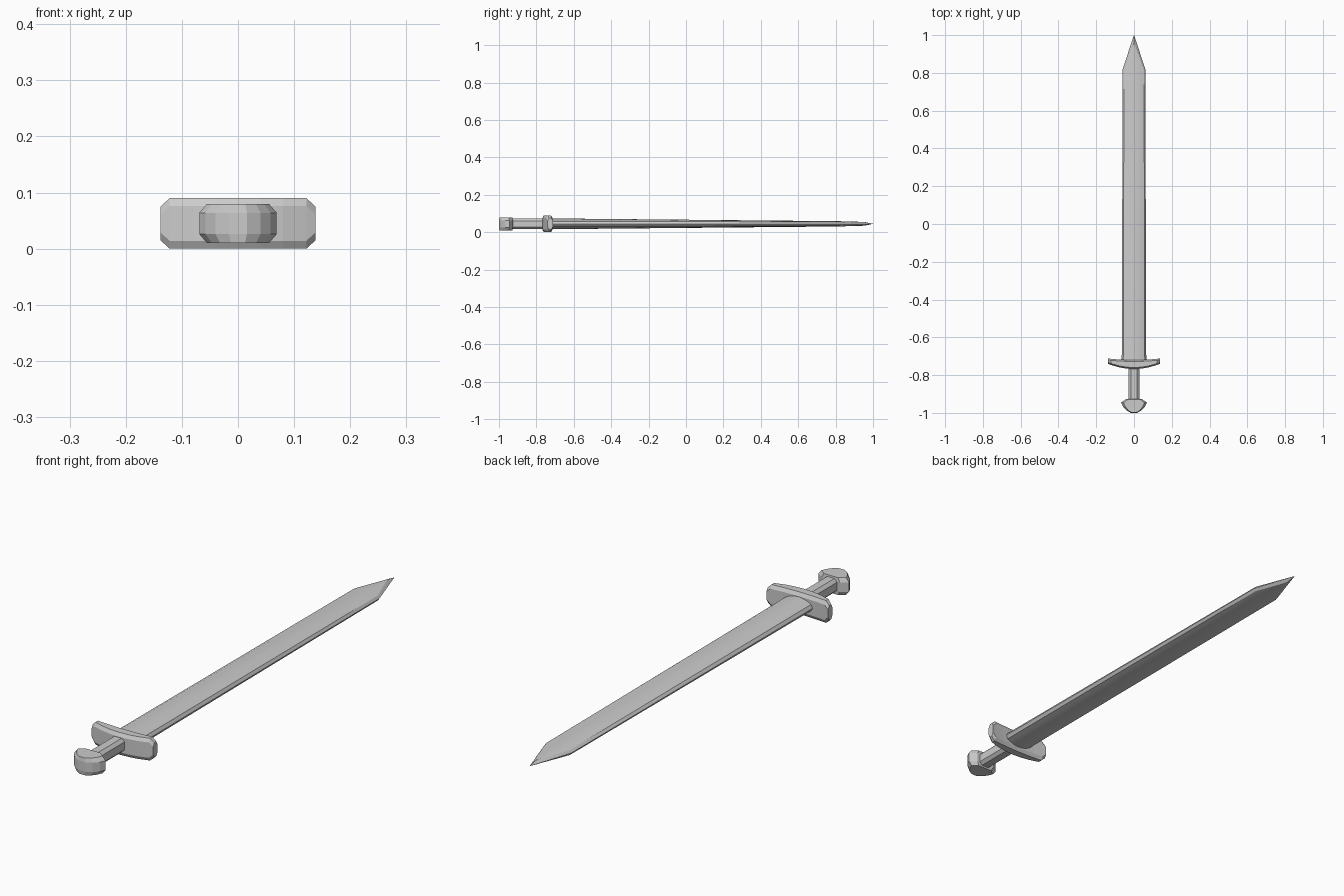
import bpy, bmesh, math

if "Cube" in bpy.data.objects:
    bpy.data.objects.remove(bpy.data.objects["Cube"])

ZC = 0.045  # height of the sword's middle plane


def loft(name, rings, smooth=False):
    """Skin a list of equal-length closed rings and cap both ends."""
    bm = bmesh.new()
    loops = [[bm.verts.new((x, y, z + ZC)) for x, y, z in r] for r in rings]
    n = len(loops[0])
    for a, b in zip(loops, loops[1:]):
        for i in range(n):
            j = (i + 1) % n
            bm.faces.new((a[i], a[j], b[j], b[i]))
    bm.faces.new(loops[0])
    bm.faces.new(loops[-1])
    bmesh.ops.remove_doubles(bm, verts=bm.verts, dist=0.00005)
    bmesh.ops.recalc_face_normals(bm, faces=bm.faces)
    mesh = bpy.data.meshes.new(name)
    bm.to_mesh(mesh)
    bm.free()
    ob = bpy.data.objects.new(name, mesh)
    bpy.context.collection.objects.link(ob)
    if smooth:
        bpy.ops.object.select_all(action='DESELECT')
        bpy.context.view_layer.objects.active = ob
        ob.select_set(True)
        bpy.ops.object.shade_smooth_by_angle(angle=math.radians(25))
    return ob


def blade_ring(y, width, flat, thick, edge, y_flat=None):
    """Domed faces of half-width 'flat', bevelled out to a sharp edge."""
    yf = y if y_flat is None else y_flat
    steps = [i / 4 - 1 for i in range(9)]
    dome = [(flat * t, yf, edge + (thick - edge) * (1 - t * t)) for t in steps]
    under = [(x, yy, -z) for x, yy, z in reversed(dome)]
    return [(-width, y, 0)] + dome + [(width, y, 0)] + under


# Blade: slow taper, then a pointed tip
loft("blade", [
    blade_ring(-0.74, 0.065, 0.057, 0.029, 0.013),
    blade_ring(0.82, 0.060, 0.053, 0.014, 0.010),
    blade_ring(1.0, 0.0004, 0.0008, 0.010, 0.009, 0.955),
], smooth=True)


def guard_ring(x, y0, y1, h):
    """Octagonal section across the guard."""
    c, d = 0.008, 0.014
    return [(x, y0 + c, -h), (x, y1 - c, -h), (x, y1, -h + d), (x, y1, h - d),
            (x, y1 - c, h), (x, y0 + c, h), (x, y0, h - d), (x, y0, -h + d)]


# Guard: bowed toward the blade with chamfered ends
guard = []
for x in (-0.138, -0.122, -0.08, -0.04, 0, 0.04, 0.08, 0.122, 0.138):
    s = (x / 0.138) ** 2
    h = 0.030 if abs(x) > 0.13 else 0.045
    guard.append(guard_ring(x, -0.768 + 0.028 * s, -0.720 + 0.008 * s, h))
loft("guard", guard)


# Grip: octagonal bar
def grip_ring(y, w=0.028, h=0.028, c=0.012):
    return [(w, y, h - c), (w - c, y, h), (-w + c, y, h), (-w, y, h - c),
            (-w, y, -h + c), (-w + c, y, -h), (w - c, y, -h), (w, y, -h + c)]


loft("grip", [grip_ring(-0.94), grip_ring(-0.755)])

# Pommel: mushroom outline stacked through its thickness
half = [(0.040, -0.926), (0.069, -0.945), (0.058, -0.967),
        (0.040, -0.987), (0.016, -1.0)]
outline = half + [(-x, y) for x, y in reversed(half)]
loft("pommel", [[(x * sx, -0.96 + (y + 0.96) * sy, z) for x, y in outline]
                for z, sx, sy in ((-0.035, 0.80, 0.94), (-0.019, 1, 1),
                                  (0.019, 1, 1), (0.035, 0.80, 0.94))])
